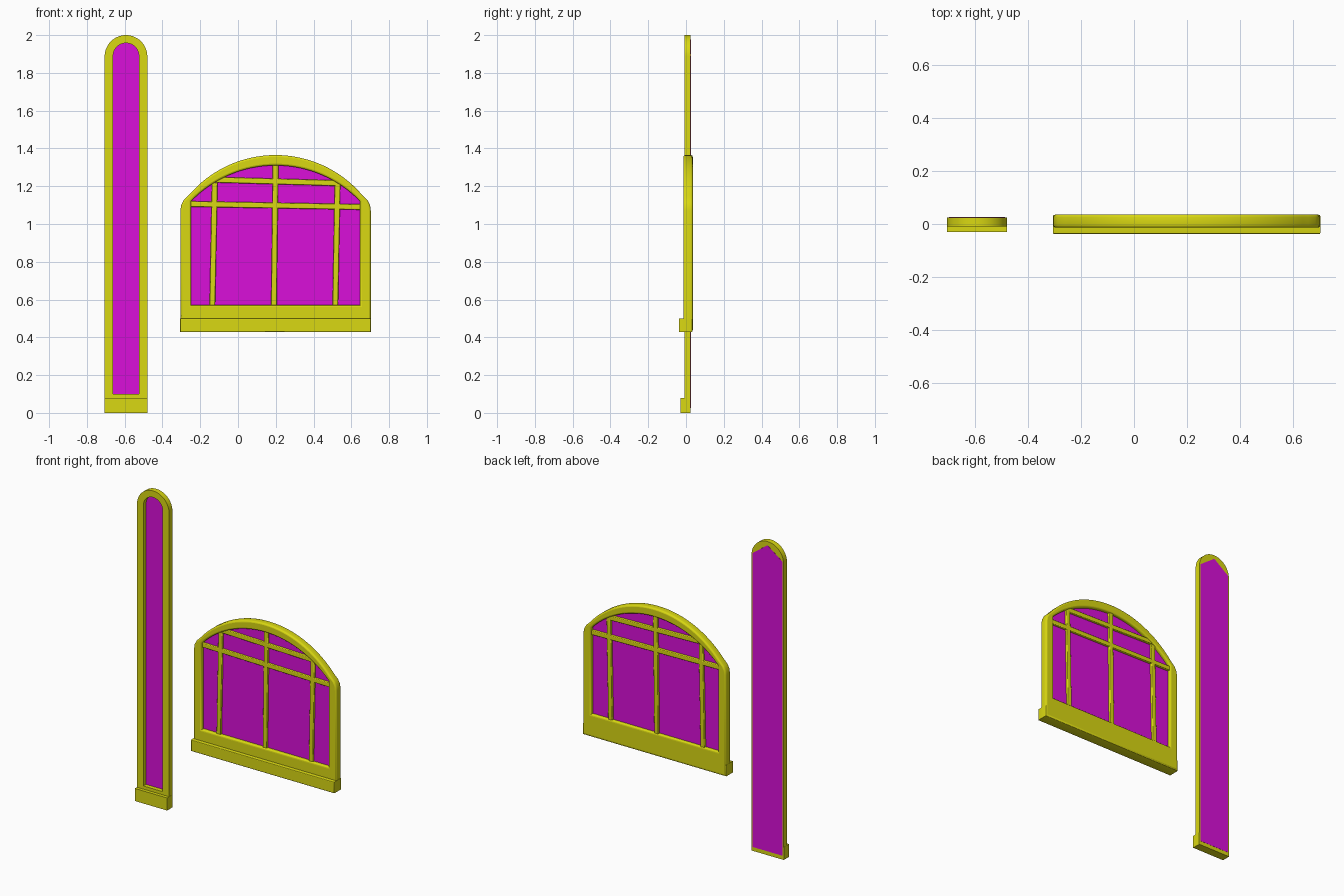
import bpy
import math

cube = bpy.data.objects.get("Cube")
if cube:
    bpy.data.objects.remove(cube, do_unlink=True)


def material(name, rgb):
    mat = bpy.data.materials.new(name)
    mat.use_nodes = True
    mat.diffuse_color = (*rgb, 1)
    mat.node_tree.nodes["Principled BSDF"].inputs["Base Color"].default_value = (*rgb, 1)
    return mat


YELLOW = material("yellow frame", (0.7, 0.69, 0.006))
MAGENTA = material("magenta glass", (0.7, 0.005, 0.7))


def slab(name, loops, y0, y1, mat, x=0, bevel=0):
    """Fill x-z outlines (later loops are holes) and thicken from y0 to y1."""
    curve = bpy.data.curves.new(name, 'CURVE')
    curve.dimensions = '2D'
    curve.fill_mode = 'BOTH'
    curve.extrude = (y1 - y0) / 2 - bevel
    curve.bevel_depth = bevel
    curve.bevel_resolution = 2
    curve.offset = -bevel
    for loop in loops:
        spline = curve.splines.new('POLY')
        spline.points.add(len(loop) - 1)
        for point, (px, pz) in zip(spline.points, loop):
            point.co = (px, pz, 0, 1)
        spline.use_cyclic_u = True
    curve.materials.append(mat)
    obj = bpy.data.objects.new(name, curve)
    bpy.context.collection.objects.link(obj)
    obj.location = (x, (y0 + y1) / 2, 0)
    obj.rotation_euler.x = math.pi / 2
    bpy.ops.object.select_all(action='DESELECT')
    obj.select_set(True)
    bpy.context.view_layer.objects.active = obj
    bpy.ops.object.convert(target='MESH')
    bpy.ops.object.shade_smooth_by_angle(angle=math.radians(35))
    return obj


def rect(x0, x1, z0, z1):
    return [(x0, z0), (x1, z0), (x1, z1), (x0, z1)]


def arched(half, bottom, centre, radius, shoulder=(), steps=32):
    """Straight sides, optional shoulder points, then an arc over the top."""
    side = [(half, bottom), *shoulder]
    reach = half if not shoulder else shoulder[-1][0]
    limit = math.asin(min(1, reach / radius))
    arc = []
    for i in range(steps + 1):
        a = limit - 2 * limit * i / steps
        arc.append((radius * math.sin(a), centre + radius * math.cos(a)))
    if shoulder:
        arc = arc[1:-1]
    return side + arc + [(-px, pz) for px, pz in reversed(side)]


def bar(name, start, end, width=0.03):
    """Glazing bar between two x-z points, standing out on both glass sides."""
    dx, dz = end[0] - start[0], end[1] - start[1]
    length = math.hypot(dx, dz)
    nx, nz = -dz / length * width / 2, dx / length * width / 2
    loop = [(start[0] - nx, start[1] - nz), (end[0] - nx, end[1] - nz),
            (end[0] + nx, end[1] + nz), (start[0] + nx, start[1] + nz)]
    slab(name, [loop], -0.004, 0.03, YELLOW, WIDE_X, 0.006)


# Tall narrow window
TALL_X = -0.593
slab("tall_frame", [arched(0.113, 0, 1.887, 0.113), arched(0.068, 0.1, 1.89, 0.068)],
     -0.009, 0.025, YELLOW, TALL_X)
slab("tall_sill", [rect(-0.114, 0.114, 0, 0.08)], -0.03, 0.024, YELLOW, TALL_X)
slab("tall_glass", [[(-0.105, 0.025), (0.105, 0.025), (0.105, 1.9), (0, 1.976), (-0.105, 1.9)]],
     0.018, 0.026, MAGENTA, TALL_X)

# Wide arched window
WIDE_X = 0.199
shoulder = [(0.504, 1.07), (0.5, 1.1), (0.486, 1.127), (0.46, 1.152)]
slab("wide_frame", [arched(0.504, 0.43, 0.762, 0.603, shoulder),
                    arched(0.447, 0.57, 0.688, 0.622)],
     -0.014, 0.036, YELLOW, WIDE_X, 0.01)
slab("wide_sill", [rect(-0.505, 0.505, 0.428, 0.5)], -0.038, 0.034, YELLOW, WIDE_X, 0.005)
slab("wide_glass", [arched(0.46, 0.56, 0.698, 0.622)], 0.009, 0.015, MAGENTA, WIDE_X)

# Slightly crooked glazing bars
bar("left_upright", (-0.335, 0.56), (-0.322, 1.22))
bar("middle_upright", (-0.009, 0.56), (0.0, 1.32))
bar("right_upright", (0.316, 0.56), (0.328, 1.22))
bar("lower_crossbar", (-0.452, 1.106), (0.452, 1.09))
bar("upper_crossbar", (-0.315, 1.234), (0.34, 1.216))
